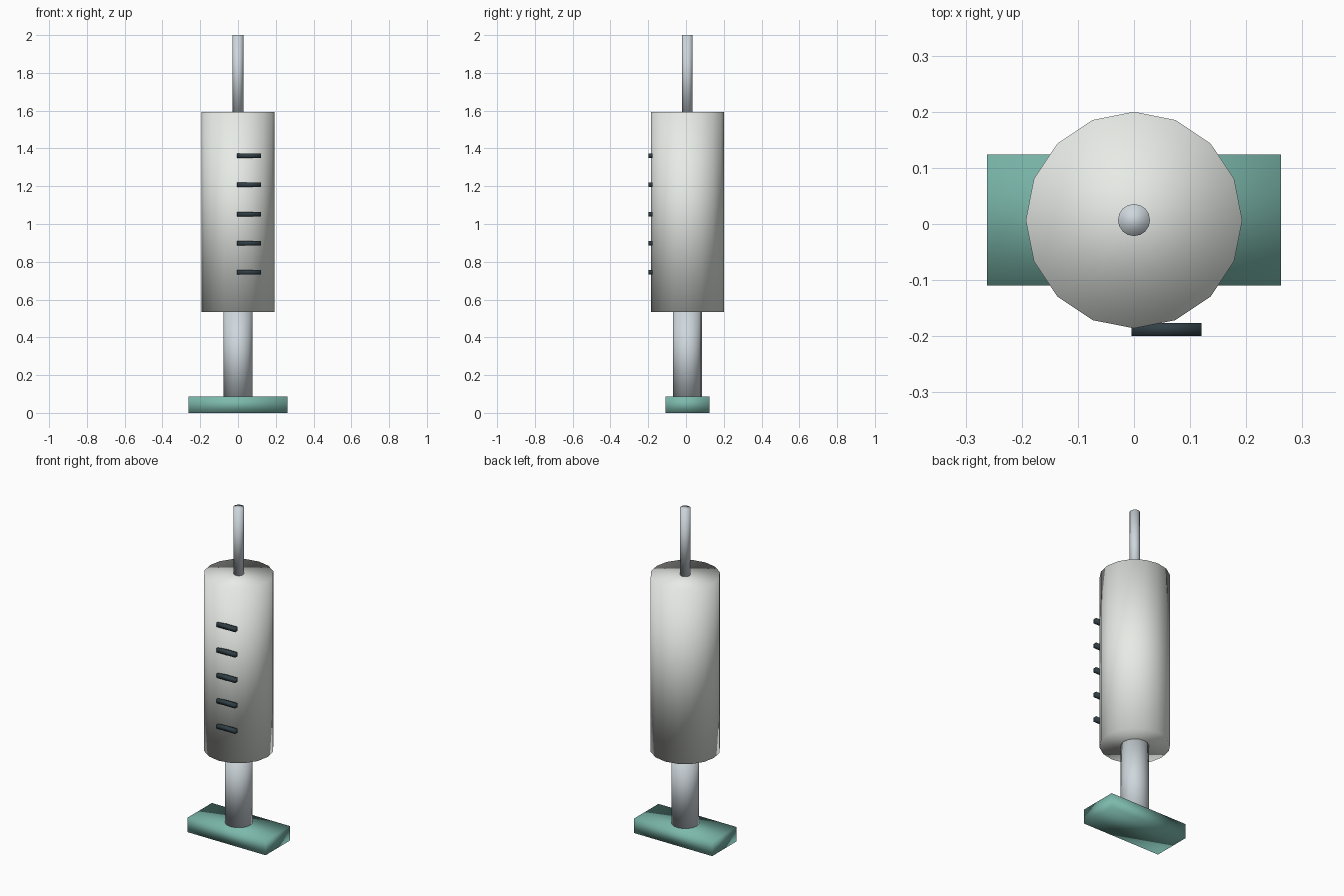
import bpy
import math

if "Cube" in bpy.data.objects:
    bpy.data.objects.remove(bpy.data.objects["Cube"])

CY = 0.007  # shared axis of the syringe in y


def material(name, rgb):
    m = bpy.data.materials.new(name)
    m.diffuse_color = (*rgb, 1)
    m.use_nodes = True
    m.node_tree.nodes["Principled BSDF"].inputs["Base Color"].default_value = m.diffuse_color
    return m


def finish(name, mat):
    ob = bpy.context.object
    ob.name = name
    bpy.ops.object.shade_smooth()  # soft shading over every edge, caps included
    ob.data.materials.append(mat)
    return ob


def rod(name, radius, z0, z1, mat, sides=16):
    bpy.ops.mesh.primitive_cylinder_add(vertices=sides, radius=radius, depth=z1 - z0,
                                        location=(0, CY, (z0 + z1) / 2))
    return finish(name, mat)


def block(name, size, loc, mat):
    bpy.ops.mesh.primitive_cube_add(size=1, location=loc)
    bpy.context.object.scale = size
    bpy.ops.object.transform_apply(location=False, rotation=False, scale=True)
    return finish(name, mat)


white = material("barrel_white", (0.80, 0.83, 0.79))
steel = material("steel", (0.62, 0.68, 0.72))
green = material("grip_green", (0.20, 0.48, 0.41))
dark = material("mark_dark", (0.03, 0.05, 0.06))

# Thumb rest, plunger, barrel and needle stacked along the axis
block("thumb_rest", (0.524, 0.233, 0.088), (0, CY, 0.044), green)
rod("plunger", 0.077, 0.088, 0.533, steel)
rod("barrel", 0.193, 0.533, 1.594, white)
rod("needle", 0.0285, 1.594, 2.0, steel)

# Measuring marks on the front of the barrel
for i in range(5):
    block(f"measure_mark_{i + 1}", (0.125, 0.023, 0.024),
          (0.058, -0.188, 0.744 + i * 0.1543), dark)
